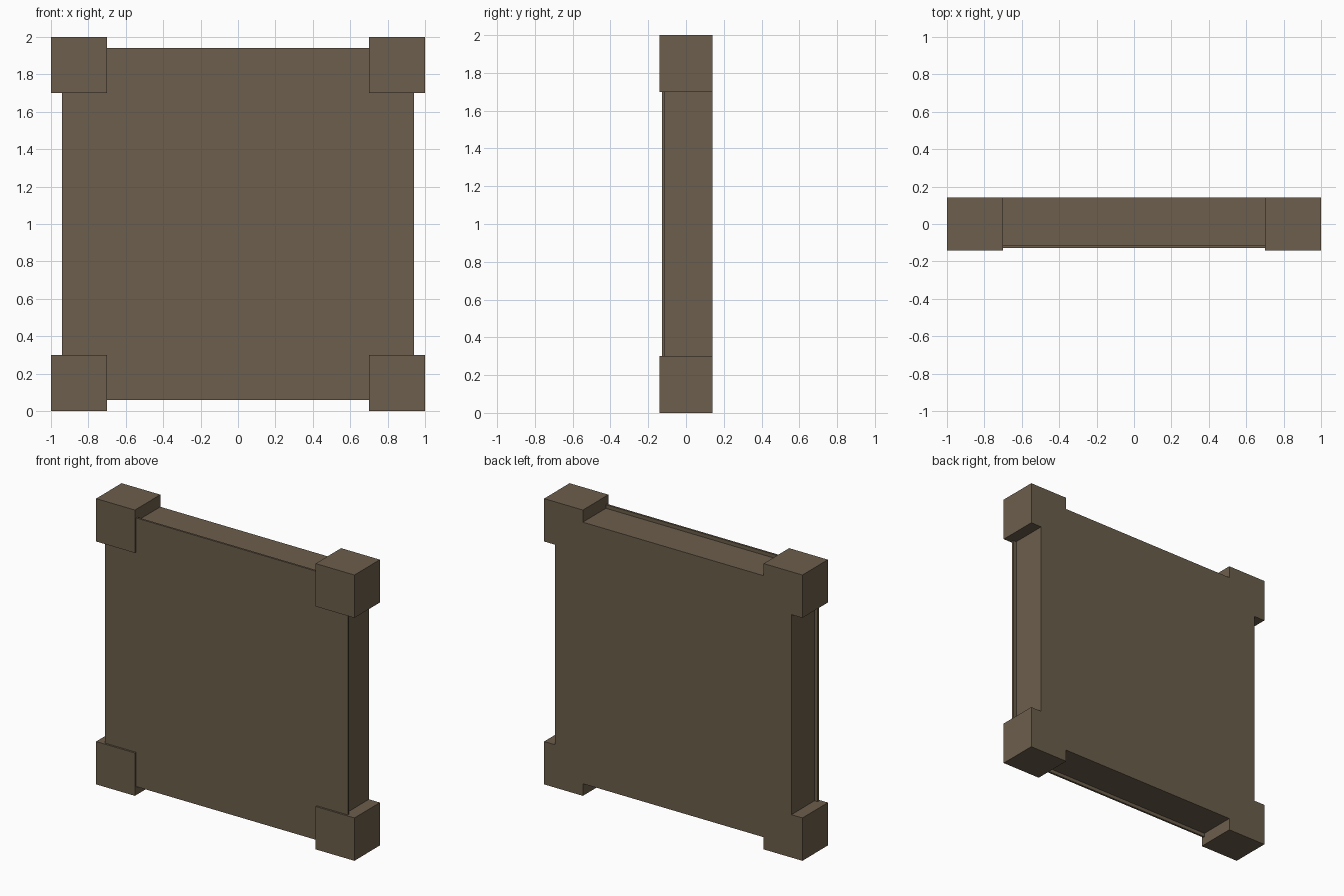
import bpy
import bmesh

if "Cube" in bpy.data.objects:
    bpy.data.objects.remove(bpy.data.objects["Cube"])

brown = bpy.data.materials.new("weathered_brown")
brown.diffuse_color = (0.150, 0.112, 0.072, 1)
brown.use_nodes = True
brown.node_tree.nodes["Principled BSDF"].inputs["Base Color"].default_value = brown.diffuse_color

DEPTH = 0.141    # half depth of the corner blocks
INNER = 0.70     # inner edge of the corner blocks
MID_Z = 1.0      # centre height of the panel


def extrude_profile(name, points, y0, y1):
    """Extrude a counter-clockwise x/z outline from y0 (front) to y1 (back)."""
    bm = bmesh.new()
    face = bm.faces.new([bm.verts.new((x, y0, z + MID_Z)) for x, z in points])
    moved = bmesh.ops.extrude_face_region(bm, geom=[face])["geom"]
    for v in moved:
        if isinstance(v, bmesh.types.BMVert):
            v.co.y = y1
    bmesh.ops.recalc_face_normals(bm, faces=bm.faces)
    mesh = bpy.data.meshes.new(name)
    bm.to_mesh(mesh)
    bm.free()
    mesh.materials.append(brown)
    obj = bpy.data.objects.new(name, mesh)
    bpy.context.collection.objects.link(obj)
    return obj


def notched_square(r, n=INNER):
    """Square outline with its corners cut out for the blocks."""
    return [(-n, -r), (n, -r), (n, -n), (r, -n), (r, n), (n, n),
            (n, r), (-n, r), (-n, n), (-r, n), (-r, -n), (-n, -n)]


# Main slab, flush with the back of the corner blocks
extrude_profile("panel_body", notched_square(0.915), -0.114, DEPTH)

# Thin, slightly wider facing plate on the front
extrude_profile("front_plate", notched_square(0.94), -0.128, -0.114)

# Four corner blocks
for sx, side in ((-1, "left"), (1, "right")):
    for sz, level in ((-1, "lower"), (1, "upper")):
        xs = sorted((sx * INNER, sx))
        zs = sorted((sz * INNER, sz))
        square = [(xs[0], zs[0]), (xs[1], zs[0]), (xs[1], zs[1]), (xs[0], zs[1])]
        extrude_profile(f"corner_block_{level}_{side}", square, -DEPTH, DEPTH)
